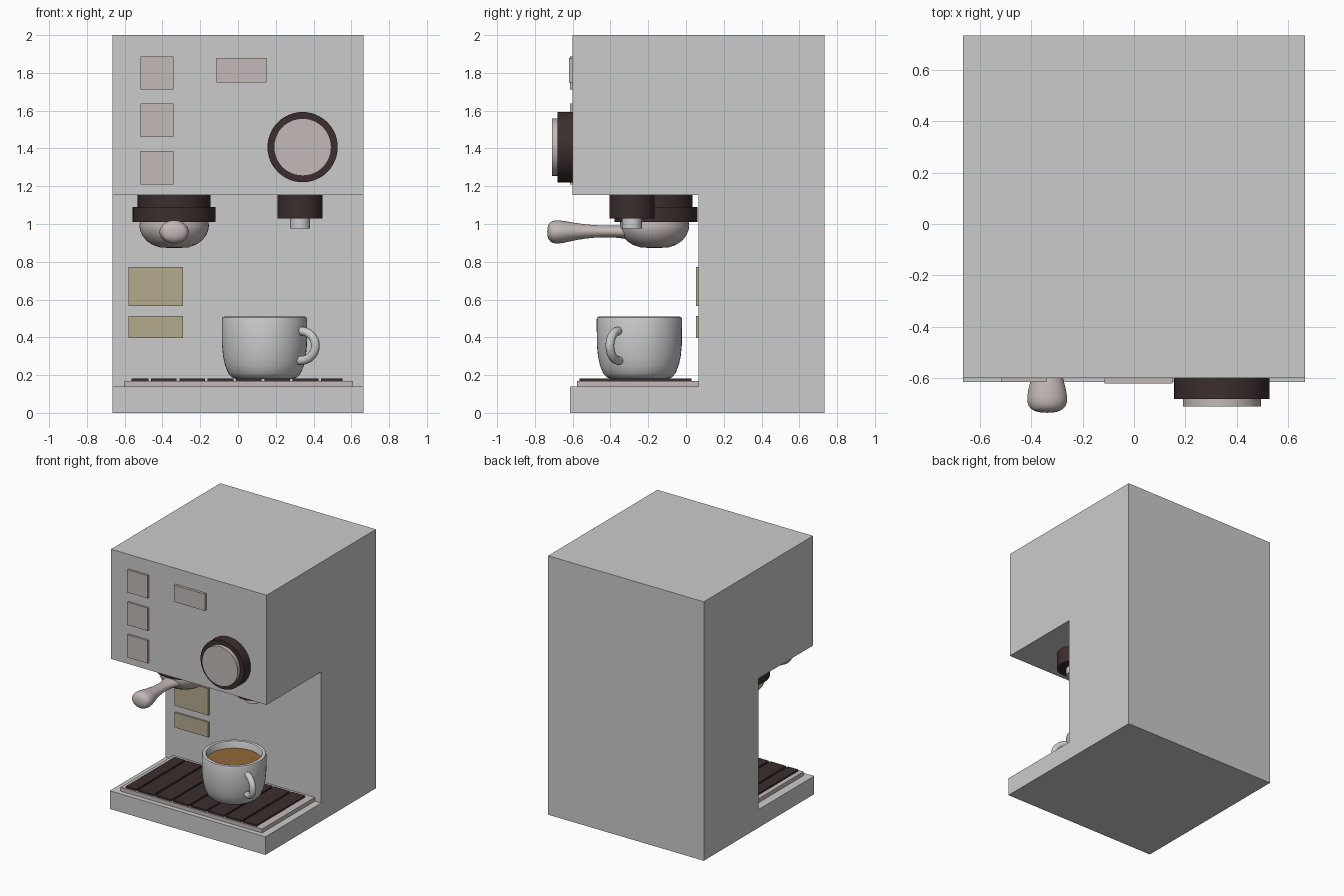
import bpy, bmesh, math
from mathutils import Vector

if "Cube" in bpy.data.objects:
    bpy.data.objects.remove(bpy.data.objects["Cube"])


def mat(name, rgb):
    m = bpy.data.materials.new(name)
    m.diffuse_color = (*rgb, 1)
    m.use_nodes = True
    m.node_tree.nodes["Principled BSDF"].inputs["Base Color"].default_value = m.diffuse_color
    return m


DARK = mat("dark_brown", (0.045, 0.027, 0.027))
METAL = mat("warm_metal", (0.55, 0.49, 0.475))
KHAKI = mat("khaki", (0.46, 0.40, 0.27))
COFFEE = mat("coffee_brown", (0.28, 0.14, 0.04))


def finish(name, bm, material=None, smooth=False):
    bmesh.ops.recalc_face_normals(bm, faces=bm.faces[:])
    me = bpy.data.meshes.new(name)
    bm.to_mesh(me)
    bm.free()
    ob = bpy.data.objects.new(name, me)
    bpy.context.collection.objects.link(ob)
    if material:
        me.materials.append(material)
    if smooth:
        bpy.ops.object.select_all(action='DESELECT')
        ob.select_set(True)
        bpy.context.view_layer.objects.active = ob
        bpy.ops.object.shade_smooth_by_angle(angle=math.radians(40))
    return ob


def box(name, x, y, z, material=None):
    bm = bmesh.new()
    bmesh.ops.create_cube(bm, size=1)
    for v in bm.verts:
        v.co = [a + (b - a) * (c + 0.5) for (a, b), c in zip((x, y, z), v.co)]
    return finish(name, bm, material)


def loft(name, rings, material=None, closed_ends=True):
    """Skin a list of equally long point rings."""
    bm = bmesh.new()
    loops = [[bm.verts.new(p) for p in r] for r in rings]
    n = len(loops[0])
    for a, b in zip(loops, loops[1:]):
        for i in range(n):
            j = (i + 1) % n
            bm.faces.new((a[i], a[j], b[j], b[i]))
    if closed_ends:
        bm.faces.new(loops[0])
        bm.faces.new(loops[-1])
    return finish(name, bm, material, True)


def lathe(name, centre, profile, material=None, axis='Z', n=48):
    """Revolve (radius, height) points; axis Y uses height as y offset."""
    c = Vector(centre)
    rings = []
    for r, h in profile:
        ring = []
        for i in range(n):
            t = 2 * math.pi * i / n
            u, v = r * math.cos(t), r * math.sin(t)
            ring.append(c + Vector((u, v, h) if axis == 'Z' else (u, h, v)))
        rings.append(ring)
    return loft(name, rings, material)


# Body: C-shaped side profile extruded across x
side = [(-0.615, 0), (0.733, 0), (0.733, 2), (-0.6, 2),
        (-0.6, 1.153), (0.066, 1.153), (0.066, 0.14), (-0.615, 0.14)]
bm = bmesh.new()
face = bm.faces.new([bm.verts.new((-0.665, y, z)) for y, z in side])
ext = bmesh.ops.extrude_face_region(bm, geom=[face])
bmesh.ops.translate(bm, vec=(1.33, 0, 0),
                    verts=[g for g in ext["geom"] if isinstance(g, bmesh.types.BMVert)])
finish("machine_body", bm)

# Control buttons and display
for i in range(3):
    z = 1.80 - 0.251 * i
    box(f"button_{i + 1}", (-0.516, -0.341), (-0.615, -0.59), (z - 0.088, z + 0.088), METAL)
box("display", (-0.114, 0.15), (-0.62, -0.59), (1.749, 1.878), METAL)

# Round dial
dial = (0.342, 0, 1.407)
lathe("dial_ring", dial, [(0.186, -0.59), (0.186, -0.68)], DARK, 'Y')
lathe("dial_face", dial, [(0.152, -0.67), (0.152, -0.71)], METAL, 'Y')

# Plates on the back wall
box("wall_plate_large", (-0.579, -0.291), (0.052, 0.07), (0.566, 0.772), KHAKI)
box("wall_plate_small", (-0.579, -0.291), (0.052, 0.07), (0.397, 0.513), KHAKI)

# Drip tray with dark slats
box("drip_tray", (-0.6, 0.61), (-0.577, 0.066), (0.13, 0.17), METAL)
gaps = [-0.468 + 0.15 * i for i in range(7)]
edges = [-0.57] + gaps + [0.56]
for i, (a, b) in enumerate(zip(edges, edges[1:])):
    box(f"tray_slat_{i + 1}", (a + 0.007, b - 0.007), (-0.565, 0.03), (0.165, 0.182), DARK)

# Brew group and portafilter
group = (-0.338, -0.159, 0)
lathe("group_collar", group,
      [(0.193, 1.16), (0.193, 1.09), (0.22, 1.09), (0.22, 1.01)], DARK)
lathe("filter_bowl", (-0.338, -0.167, 0),
      [(0.02, 0.873), (0.075, 0.876), (0.115, 0.89), (0.145, 0.91), (0.168, 0.938),
       (0.18, 0.965), (0.184, 0.99), (0.18, 1.02)], METAL)
stations = [(-0.18, 0.955, 0.15, 0.075), (-0.26, 0.955, 0.11, 0.047),
            (-0.33, 0.959, 0.06, 0.034), (-0.42, 0.961, 0.04, 0.03),
            (-0.5, 0.961, 0.043, 0.034), (-0.58, 0.96, 0.056, 0.044),
            (-0.65, 0.958, 0.077, 0.06), (-0.695, 0.958, 0.081, 0.065),
            (-0.722, 0.958, 0.066, 0.052), (-0.735, 0.958, 0.03, 0.024)]
handle = loft("portafilter_handle",
              [[(-0.338 + rx * math.cos(k * math.pi / 12), y, z + rz * math.sin(k * math.pi / 12))
                for k in range(24)] for y, z, rx, rz in stations], METAL)
handle.modifiers.new("smooth", 'SUBSURF').levels = 1

# Water outlet
outlet = (0.329, -0.286, 0)
lathe("outlet_collar", outlet, [(0.119, 1.16), (0.119, 1.03)], DARK)
lathe("outlet_nozzle", outlet, [(0.053, 1.04), (0.053, 0.975)])

# Cup with coffee
cup = Vector((0.14, -0.247, 0))
lathe("cup", cup,
      [(0.02, 0.18), (0.15, 0.18), (0.172, 0.188), (0.192, 0.21), (0.208, 0.25),
       (0.219, 0.30), (0.225, 0.36), (0.226, 0.495), (0.222, 0.506), (0.213, 0.51),
       (0.198, 0.506), (0.192, 0.495), (0.19, 0.36), (0.175, 0.26), (0.14, 0.215),
       (0.02, 0.21)])
lathe("coffee", cup, [(0.188, 0.44), (0.191, 0.455)], COFFEE)

# Cup handle: bent tube turned towards the front right
out = Vector((math.cos(math.radians(-30)), math.sin(math.radians(-30)), 0))
across = Vector((-out.y, out.x, 0))
rings = []
for i in range(17):
    t = math.radians(-100 + 200 * i / 16)
    radial = out * math.cos(t) + Vector((0, 0, math.sin(t)))
    mid = cup + out * (0.222 + 0.09 * math.cos(t)) + Vector((0, 0, 0.355 + 0.078 * math.sin(t)))
    rings.append([mid + 0.023 * (radial * math.cos(k * math.pi / 8) + across * math.sin(k * math.pi / 8))
                  for k in range(16)])
loft("cup_handle", rings)
